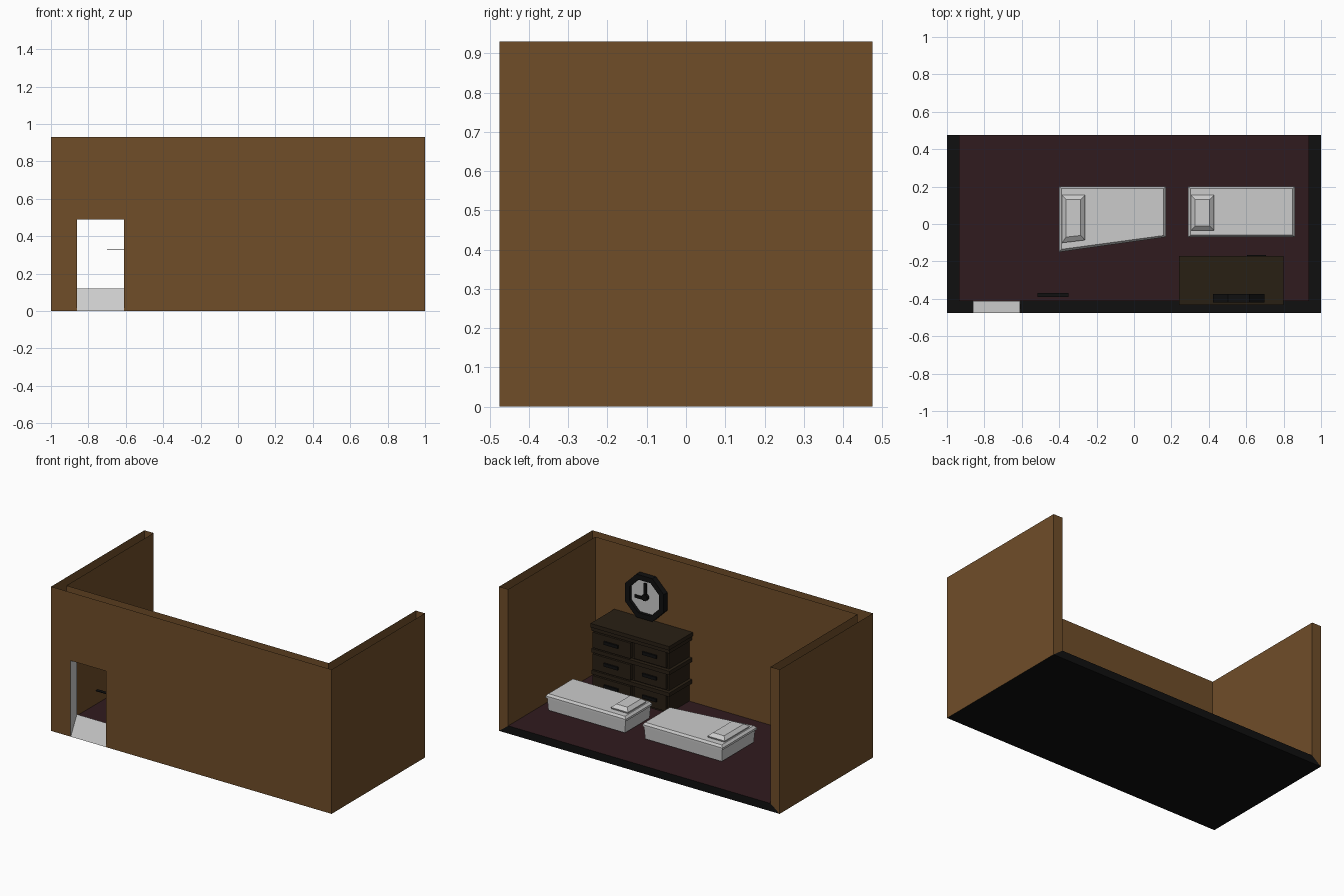
import bpy, bmesh, math

if "Cube" in bpy.data.objects:
    bpy.data.objects.remove(bpy.data.objects["Cube"])

def material(name, rgb):
    m = bpy.data.materials.new(name)
    m.diffuse_color = (*rgb, 1)
    m.use_nodes = True
    m.node_tree.nodes["Principled BSDF"].inputs["Base Color"].default_value = m.diffuse_color
    return m

BROWN = material("brown_wall", (0.16, 0.075, 0.022))
RED = material("dark_red_floor", (0.03, 0.011, 0.013))
WOOD = material("dark_wood", (0.022, 0.014, 0.007))
BLACK = material("black", (0.005, 0.005, 0.005))

def finish(name, bm, mat=None):
    bmesh.ops.remove_doubles(bm, verts=bm.verts, dist=1e-5)
    me = bpy.data.meshes.new(name)
    bm.to_mesh(me)
    bm.free()
    if mat:
        me.materials.append(mat)
    ob = bpy.data.objects.new(name, me)
    bpy.context.collection.objects.link(ob)
    return ob

def sheet(name, quads, mat=None):
    bm = bmesh.new()
    for q in quads:
        bm.faces.new([bm.verts.new(p) for p in q])
    return finish(name, bm, mat)

def loft(name, rings, mat=None):
    """Closed solid through rings of equal point count."""
    bm = bmesh.new()
    vs = [[bm.verts.new(p) for p in r] for r in rings]
    n = len(vs[0])
    for a, b in zip(vs, vs[1:]):
        for i in range(n):
            bm.faces.new((a[i], a[(i + 1) % n], b[(i + 1) % n], b[i]))
    bm.faces.new(vs[0][::-1])
    bm.faces.new(vs[-1])
    bmesh.ops.recalc_face_normals(bm, faces=bm.faces)
    return finish(name, bm, mat)

def box(name, x0, x1, y0, y1, z0, z1, mat=None):
    r = [(x0, y0), (x1, y0), (x1, y1), (x0, y1)]
    return loft(name, [[(x, y, z) for x, y in r] for z in (z0, z1)], mat)

def upright(x0, x1, z0, z1, y):
    return [(x0, y, z0), (x1, y, z0), (x1, y, z1), (x0, y, z1)]

# room dimensions: outer, inner and doorway
Y, H, XI, YI, F = 0.475, 0.93, 0.935, -0.412, 0.05
DL, DR, DT, SILL = -0.86, -0.61, 0.49, 0.12

# front wall: outer and inner skins around the doorway, open along the top
sheet("front_wall_outer", [upright(-1, DL, 0, H, -Y), upright(DR, 1, 0, H, -Y),
                           upright(DL, DR, DT, H, -Y)], BROWN)
sheet("front_wall_inner", [upright(-XI, DL, F, H, YI)[::-1], upright(DR, XI, F, H, YI)[::-1],
                           upright(DL, DR, DT, H, YI)[::-1], upright(DL, DR, F, SILL, YI)[::-1]], BROWN)

# side walls: outer skin, inner skin and back edge
for side, s in (("left", -1), ("right", 1)):
    o, i = s, s * XI
    quads = [[(o, -Y, 0), (o, Y, 0), (o, Y, H), (o, -Y, H)],
             [(i, Y, F), (i, YI, F), (i, YI, H), (i, Y, H)],
             [(o, Y, 0), (i, Y, F), (i, Y, H), (o, Y, H)]]
    sheet(side + "_wall", quads if s > 0 else [q[::-1] for q in quads], BROWN)

# doorway lining with sloping sill
outer, inner = upright(DL, DR, 0, DT, -Y), upright(DL, DR, SILL, DT, YI)
sheet("door_lining", [[outer[k], outer[(k + 1) % 4], inner[(k + 1) % 4], inner[k]]
                      for k in range(4)])

# floor and black base
sheet("floor", [[(-XI, YI, F), (XI, YI, F), (XI, Y, F), (-XI, Y, F)]], RED)
sheet("base", [[(-1, Y, 0), (1, Y, 0), (1, -Y, 0), (-1, -Y, 0)],
               [(1, Y, 0), (-1, Y, 0), (-XI, Y, F), (XI, Y, F)]], BLACK)

# beds: tapered body, overhanging mattress and pillow; one has a splayed corner
for name, x, splay in (("left_bed", -0.40, 0.08), ("right_bed", 0.29, 0.0)):
    def ring(a, b, c, d, z):
        pts = [(a, c), (b, c), (b, d), (a, d)]
        return [(x + u, v - splay * (1 - u / 0.57) * (0.185 - v) / 0.255 if v < 0.1 else v, z)
                for u, v in pts]
    loft(name + "_body", [ring(0.012, 0.558, -0.06, 0.19, F + 0.015),
                          ring(0.006, 0.564, -0.064, 0.194, 0.145)])
    loft(name + "_mattress", [ring(0, 0.57, -0.07, 0.2, 0.145), ring(0, 0.57, -0.07, 0.2, 0.158),
                              ring(0.012, 0.558, -0.06, 0.19, 0.172)])
    loft(name + "_pillow", [ring(0.02, 0.135, -0.03, 0.15, 0.170),
                            ring(0.016, 0.138, -0.034, 0.154, 0.182),
                            ring(0.036, 0.115, -0.012, 0.132, 0.202)])

# dresser: carcass, overhanging top, three tiers with two drawers each
box("dresser_body", 0.265, 0.795, YI - 0.02, -0.205, F, 0.48, WOOD)
box("dresser_top", 0.24, 0.80, YI - 0.02, -0.17, 0.475, 0.50, WOOD)
for row in range(3):
    z = 0.065 + row * 0.14
    box("dresser_tier_edge", 0.245, 0.80, YI - 0.02, -0.18, z + 0.105, z + 0.13, WOOD)
    for x0, x1, y in ((0.52, 0.79, -0.175), (0.275, 0.505, -0.19)):
        box("drawer_front", x0, x1, -0.22, y, z, z + 0.10, WOOD)
        xc = (x0 + x1) / 2
        box("drawer_handle", xc - 0.05, xc + 0.05, y, y + 0.01, z + 0.045, z + 0.065, BLACK)

# octagonal wall clock
CX, CZ = 0.56, 0.65
def octagon(r, y):
    return [(CX + r * math.cos(math.radians(22.5 + 45 * k)), y,
             CZ + r * math.sin(math.radians(22.5 + 45 * k))) for k in range(8)]
frame = [octagon(0.15, -0.42), octagon(0.15, -0.375), octagon(0.115, -0.375), octagon(0.115, -0.42)]
sheet("clock_frame", [[a[k], a[(k + 1) % 8], b[(k + 1) % 8], b[k]]
                      for a, b in zip(frame, frame[1:] + frame[:1]) for k in range(8)], BLACK)
sheet("clock_face", [octagon(0.118, -0.395)[::-1]])
loft("clock_hub", [octagon(0.022, -0.395), octagon(0.022, -0.375)], BLACK)
box("minute_hand", CX - 0.009, CX + 0.009, -0.39, -0.382, CZ, CZ + 0.09, BLACK)
box("hour_hand", CX, CX + 0.075, -0.39, -0.382, CZ - 0.02, CZ - 0.002, BLACK)

# thin bars beside the doorway
box("door_bar", -0.70, -0.605, -0.452, -0.430, 0.328, 0.332, BLACK)
box("wall_bar", -0.515, -0.35, -0.39, -0.37, 0.32, 0.34, BLACK)
